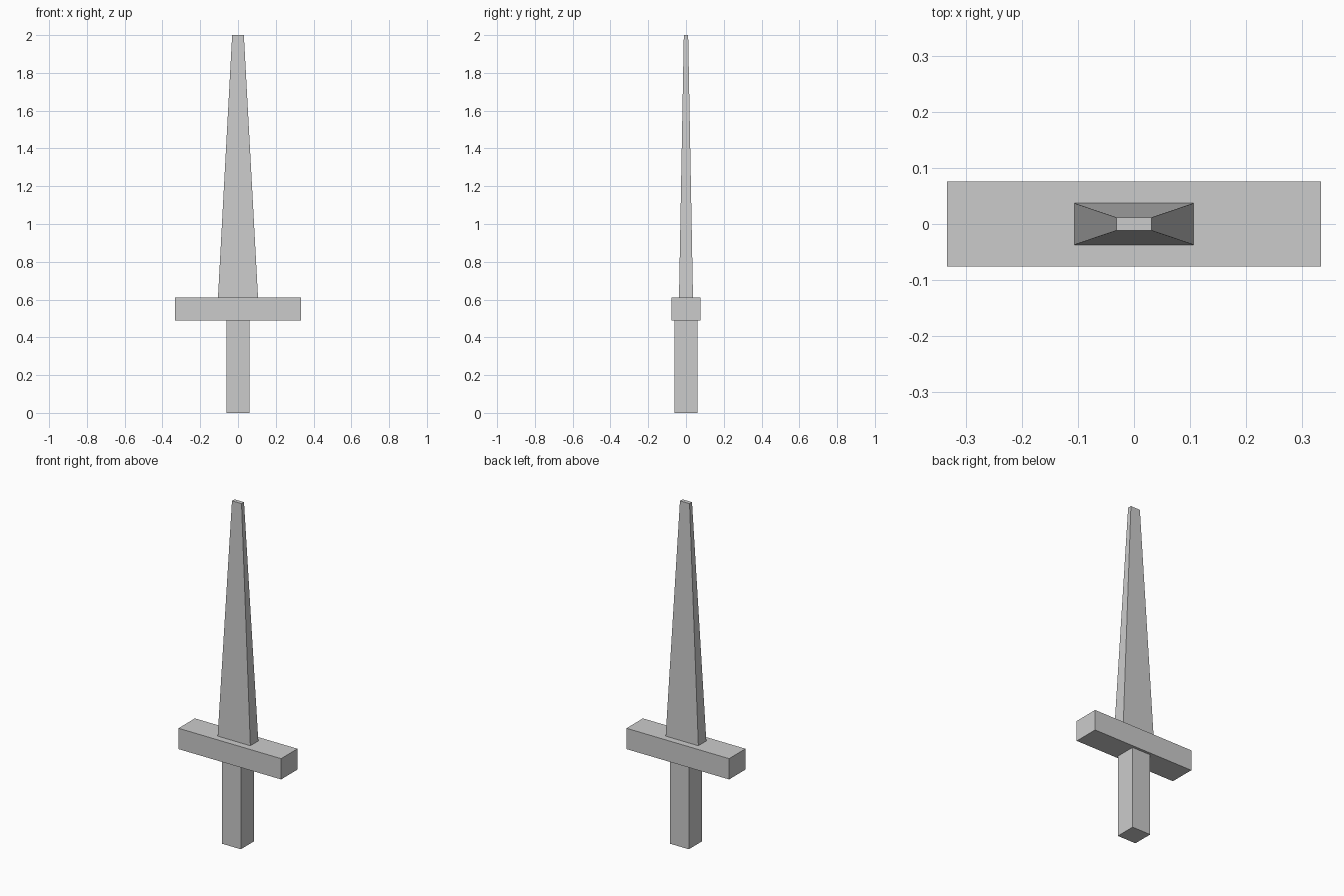
import bpy, bmesh

if "Cube" in bpy.data.objects:
    bpy.data.objects.remove(bpy.data.objects["Cube"])


def tapered_box(name, z0, z1, base, top=None):
    """Box from z0 to z1 with half sizes (x, y) at the base and the top."""
    top = top or base
    bm = bmesh.new()
    bmesh.ops.create_cube(bm, size=2)
    for v in bm.verts:
        hx, hy = top if v.co.z > 0 else base
        v.co = (v.co.x * hx, v.co.y * hy, z1 if v.co.z > 0 else z0)
    mesh = bpy.data.meshes.new(name)
    bm.to_mesh(mesh)
    bm.free()
    obj = bpy.data.objects.new(name, mesh)
    bpy.context.collection.objects.link(obj)
    return obj


# Square grip, wide crossguard, blade narrowing to a blunt tip
tapered_box("grip", 0.0, 0.488, (0.061, 0.061))
tapered_box("crossguard", 0.488, 0.61, (0.333, 0.076))
tapered_box("blade", 0.61, 2.0, (0.106, 0.037), (0.031, 0.0115))
